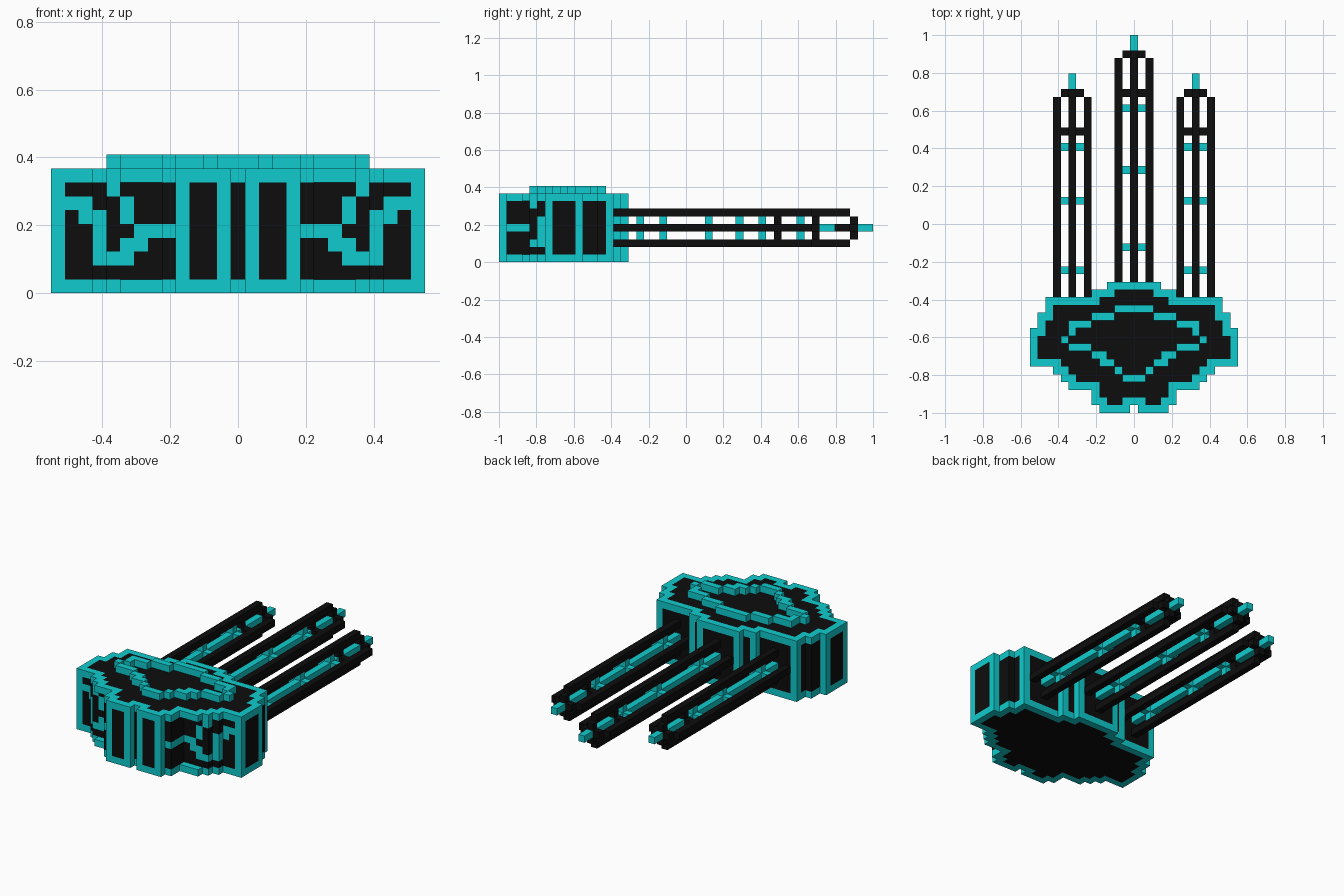
import bpy
import bmesh
from mathutils import Vector

if "Cube" in bpy.data.objects:
    bpy.data.objects.remove(bpy.data.objects["Cube"])

UNIT = 2 / 49  # edge of one block
BLACK, CYAN = 0, 1


def make_material(name, rgb):
    mat = bpy.data.materials.new(name)
    mat.use_nodes = True
    mat.diffuse_color = (*rgb, 1)
    mat.node_tree.nodes["Principled BSDF"].inputs["Base Color"].default_value = (*rgb, 1)
    return mat


MATERIALS = [make_material("matte black", (0.004, 0.004, 0.004)),
             make_material("bright cyan", (0.005, 0.6, 0.62))]


def build_blocks(name, blocks):
    """Skin a dictionary of {(column, row, layer): colour} with its exposed faces."""
    bm = bmesh.new()
    corners = {}

    def corner(p):
        key = tuple(round(c * 2) for c in p)
        if key not in corners:
            corners[key] = bm.verts.new((p.x * UNIT, (p.y + 0.5) * UNIT - 1, (p.z + 0.5) * UNIT))
        return corners[key]

    for cell, colour in blocks.items():
        centre = Vector(cell)
        for axis in range(3):
            for sign in (-1, 1):
                normal = Vector((0, 0, 0))
                normal[axis] = sign
                if tuple(int(c) for c in centre + normal) in blocks:
                    continue
                u = Vector((0, 0, 0))
                u[(axis + 1) % 3] = 0.5
                v = normal.cross(u)
                mid = centre + normal / 2
                face = bm.faces.new([corner(mid + a * u + b * v)
                                     for a, b in ((-1, -1), (1, -1), (1, 1), (-1, 1))])
                face.material_index = colour
    mesh = bpy.data.meshes.new(name)
    bm.to_mesh(mesh)
    bm.free()
    for mat in MATERIALS:
        mesh.materials.append(mat)
    obj = bpy.data.objects.new(name, mesh)
    bpy.context.collection.objects.link(obj)
    return obj


# Hull plan: half width of each row, front to back, with a notch in the nose
HALF_WIDTH = [4, 5, 5, 8, 9, 10] + [13] * 5 + [12] * 2 + [11] * 2 + [5, 3]


def in_plan(i, r):
    return 0 <= r < len(HALF_WIDTH) and abs(i) <= HALF_WIDTH[r] and (i, r) != (0, 0)


def on_edge(i, r):
    return not all(in_plan(i + a, r + b) for a in (-1, 0, 1) for b in (-1, 0, 1))


# Wall decoration: corner posts and the circuit line (layer -> columns)
POSTS = {(1, 0), (4, 0), (13, 6), (13, 10), (11, 14), (5, 15), (3, 16)}
CIRCUIT = {2: (8, 9, 10), 3: (7, 8, 10), 4: (5, 6, 7, 10),
           5: (8, 10, 11), 6: (8, 11, 12), 7: (9,)}

hull = {}
for r, half in enumerate(HALF_WIDTH):
    for i in range(-half, half + 1):
        if not in_plan(i, r):
            continue
        for k in range(9):
            col = abs(i)
            if k in (0, 8):
                colour = CYAN if on_edge(i, r) else BLACK
            else:
                if r == 3 and col > 5:  # recess under the rim
                    continue
                painted = r <= 6 and col in CIRCUIT.get(k, ())
                colour = CYAN if (col, r) in POSTS or painted else BLACK
            hull[i, r, k] = colour
build_blocks("hull", hull)

# Raised diamond ridge on the deck (row -> columns)
RIDGE = {4: (0, 1), 5: (2,), 6: (3, 4), 7: (4, 5), 8: (6, 7, 8), 9: (9,),
         10: (8,), 11: (6, 7, 8), 12: (3, 4, 5), 13: (0, 1, 2)}
build_blocks("deck_ridge", {(side * i, r, 9): CYAN for r, cols in RIDGE.items()
                            for i in cols for side in (-1, 1)})


def build_barrel(name, x, start, end, rungs):
    """Four black rods round a cyan core, tied by rungs and two black crosses."""
    blocks = {}
    cross = [(0, 0), (1, 0), (-1, 0), (0, 1), (0, -1)]
    for r in range(start, end):
        blocks[x, r, 4] = CYAN
        for a, b in ((2, 0), (-2, 0), (0, 2), (0, -2)):
            blocks[x + a, r, 4 + b] = BLACK
    for r in rungs:
        for a, b in cross:
            blocks[x + a, r, 4 + b] = CYAN
    for r in (end - 5, end):
        for a, b in cross:
            blocks[x + a, r, 4 + b] = BLACK
    for r in (end + 1, end + 2):
        blocks[x, r, 4] = CYAN
    build_blocks(name, blocks)


build_barrel("centre_barrel", 0, 17, 46, (21, 31, 39))
build_barrel("left_barrel", 8, 15, 41, (18, 27, 34))
build_barrel("right_barrel", -8, 15, 41, (18, 27, 34))
